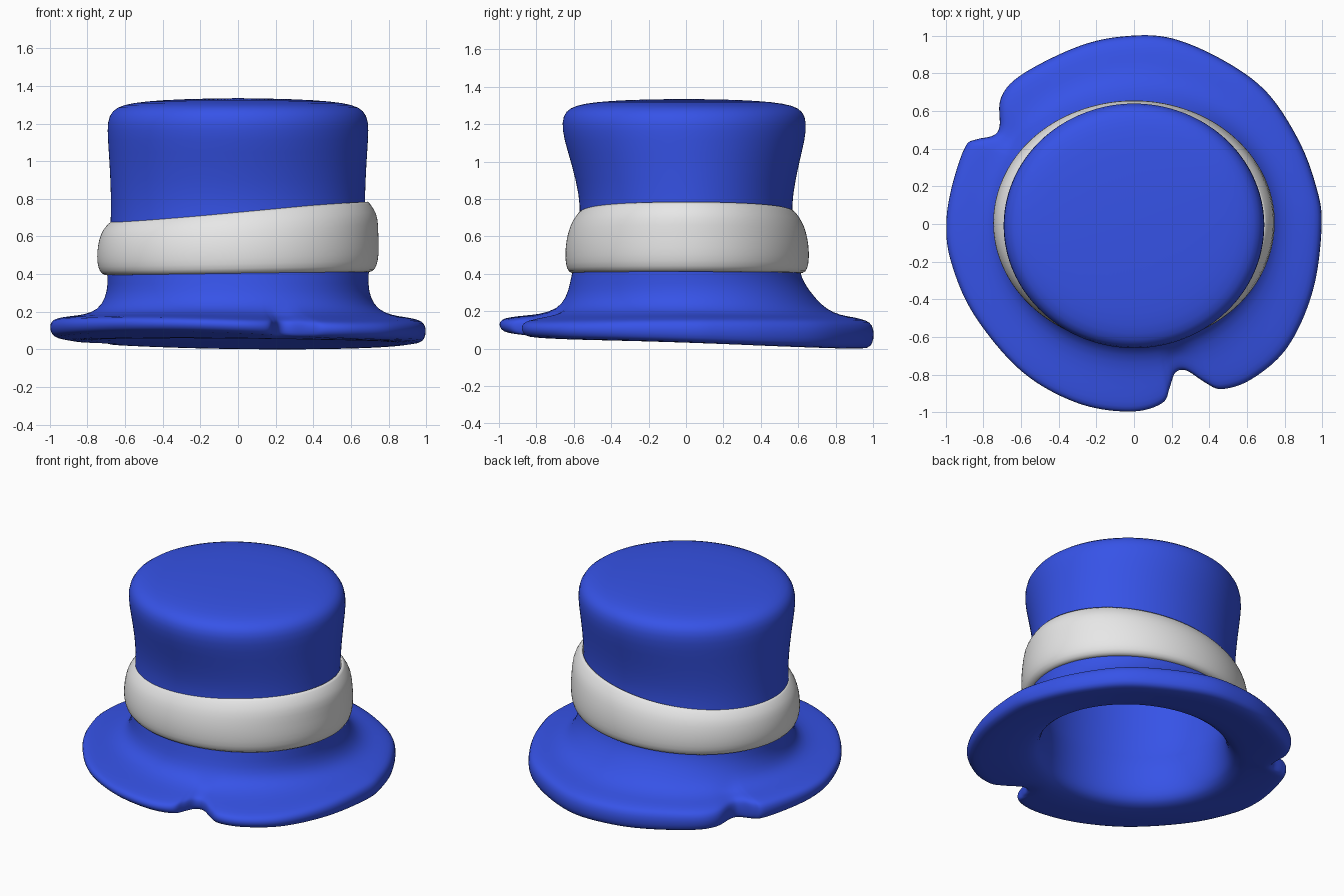
import bpy
import bmesh
from math import atan2, cos, sin, hypot
from mathutils import Vector

cube = bpy.data.objects.get("Cube")
if cube:
    bpy.data.objects.remove(cube, do_unlink=True)


def material(name, rgb):
    mat = bpy.data.materials.new(name)
    mat.use_nodes = True
    color = (*rgb, 1)
    mat.diffuse_color = color
    shader = mat.node_tree.nodes["Principled BSDF"]
    shader.inputs["Base Color"].default_value = color
    shader.inputs["Roughness"].default_value = 0.7
    return mat


def smooth_loop(points, steps):
    """Closed Catmull-Rom curve through the points."""
    result = []
    count = len(points)
    for i in range(count):
        a, b, c, d = (Vector(points[(i + k) % count]) for k in (-1, 0, 1, 2))
        for s in range(steps):
            t = s / steps
            result.append(0.5 * (2 * b + (c - a) * t
                                 + (2 * a - 5 * b + 4 * c - d) * t * t
                                 + (3 * b - a - 3 * c + d) * t ** 3))
    return result


def ellipse_radius(rx, ry, angle):
    if rx == 0:
        return 0
    return rx * ry / hypot(ry * cos(angle), rx * sin(angle))


def loft(name, rings, mat, wrap=False):
    """Skin a stack of equal-length rings and smooth the result."""
    bm = bmesh.new()
    loops = [[bm.verts.new(p) for p in ring] for ring in rings]
    pairs = list(zip(loops, loops[1:]))
    if wrap:
        pairs.append((loops[-1], loops[0]))
    for low, high in pairs:
        for i in range(len(low)):
            j = (i + 1) % len(low)
            bm.faces.new((low[i], low[j], high[j], high[i]))
    bmesh.ops.remove_doubles(bm, verts=bm.verts, dist=0.0001)
    bmesh.ops.recalc_face_normals(bm, faces=bm.faces)
    for face in bm.faces:
        face.smooth = True
    mesh = bpy.data.meshes.new(name)
    bm.to_mesh(mesh)
    bm.free()
    mesh.materials.append(mat)
    obj = bpy.data.objects.new(name, mesh)
    bpy.context.collection.objects.link(obj)
    subdivision = obj.modifiers.new("Smooth", "SUBSURF")
    subdivision.levels = subdivision.render_levels = 1
    return obj


blue = material("blue felt", (0.037, 0.086, 0.80))
white = material("white ribbon", (0.80, 0.80, 0.80))

# Brim outline with its two torn notches
outline = smooth_loop([
    (-.05, 1), (.2, .99), (.48, .87), (.71, .7), (.88, .44), (.97, .2),
    (1, 0), (.955, -.35), (.82, -.655), (.63, -.825), (.47, -.88),
    (.38, -.845), (.28, -.78), (.22, -.79), (.19, -.87), (.15, -.955),
    (-.02, -1), (-.3, -.955), (-.6, -.785), (-.855, -.48), (-.975, -.2),
    (-1, 0), (-.97, .2), (-.9, .41), (-.84, .45), (-.75, .47),
    (-.715, .52), (-.71, .67), (-.6, .795), (-.3, .945)], 5)
angles = [atan2(p.y, p.x) for p in outline]


def body_ring(rx, ry, z, shift=0):
    ring = []
    for a in angles:
        r = ellipse_radius(rx, ry, a)
        ring.append((r * cos(a), r * sin(a) + shift, z))
    return ring


def brim_ring(t, z, sway):
    """Blend from the crown foot to the torn edge; sway bends it up and down."""
    ring = []
    for a, edge in zip(angles, outline):
        r = ellipse_radius(.74, .72, a) * (1 - t) + edge.length * t
        wave = -.034 * sin(a) - .018 * cos(a - .8)
        dip = -.025 * t * max(0, cos(a + 1)) ** 4
        ring.append((r * cos(a), r * sin(a) + .03 * (1 - t),
                     z + wave * sway + dip))
    return ring


# Hat shell: crown, brim, then the hollow inside
crown = [(0, 0, 1.335, -.01), (.3, .3, 1.33, -.01), (.5, .48, 1.318, -.01),
         (.61, .58, 1.30, -.01), (.67, .635, 1.27, -.01),
         (.695, .655, 1.21, -.01), (.692, .645, 1.12, -.008),
         (.682, .605, .98, -.004), (.675, .57, .82), (.675, .565, .7),
         (.685, .58, .55), (.7, .605, .42), (.69, .625, .35, .005),
         (.705, .665, .27, .025), (.745, .72, .21, .03)]
brim = [(.3, .182, .1), (.6, .174, .15), (.85, .162, .25), (.96, .147, .4),
        (1.005, .112, .65), (.97, .07, .95), (.88, .048, 1), (.6, .042, .9),
        (.25, .042, .4)]
hollow = [(.68, .63, .055), (.63, .575, .085), (.605, .55, .14),
          (.595, .535, .22), (.6, .53, .35), (.63, .545, .4),
          (.64, .535, .6), (.64, .54, .8), (.645, .575, 1),
          (.64, .6, 1.2), (.5, .48, 1.26), (0, 0, 1.28)]
loft("hat_shell",
     [body_ring(*p) for p in crown] + [brim_ring(*p) for p in brim]
     + [body_ring(*p) for p in hollow], blue)


# Ribbon: a bulging band that is taller on the left side
def band_ring(rx, ry, height):
    ring = []
    for x, y, _ in body_ring(rx, ry, 0, .006):
        a = atan2(y, x)
        bottom = .40 + .008 * cos(a)
        top = .737 + .055 * cos(a)
        fuller = 1 + .02 * max(0, cos(a)) * (height > .7)
        ring.append((x * fuller, y, bottom + (top - bottom) * height))
    return ring


band = [(.67, .575, .02), (.69, .6, 0), (.725, .635, .02), (.745, .65, .15),
        (.75, .652, .35), (.745, .645, .55), (.73, .625, .77),
        (.703, .597, .9), (.675, .57, 1), (.66, .557, .98)]
loft("hat_ribbon", [band_ring(*p) for p in band], white, wrap=True)
